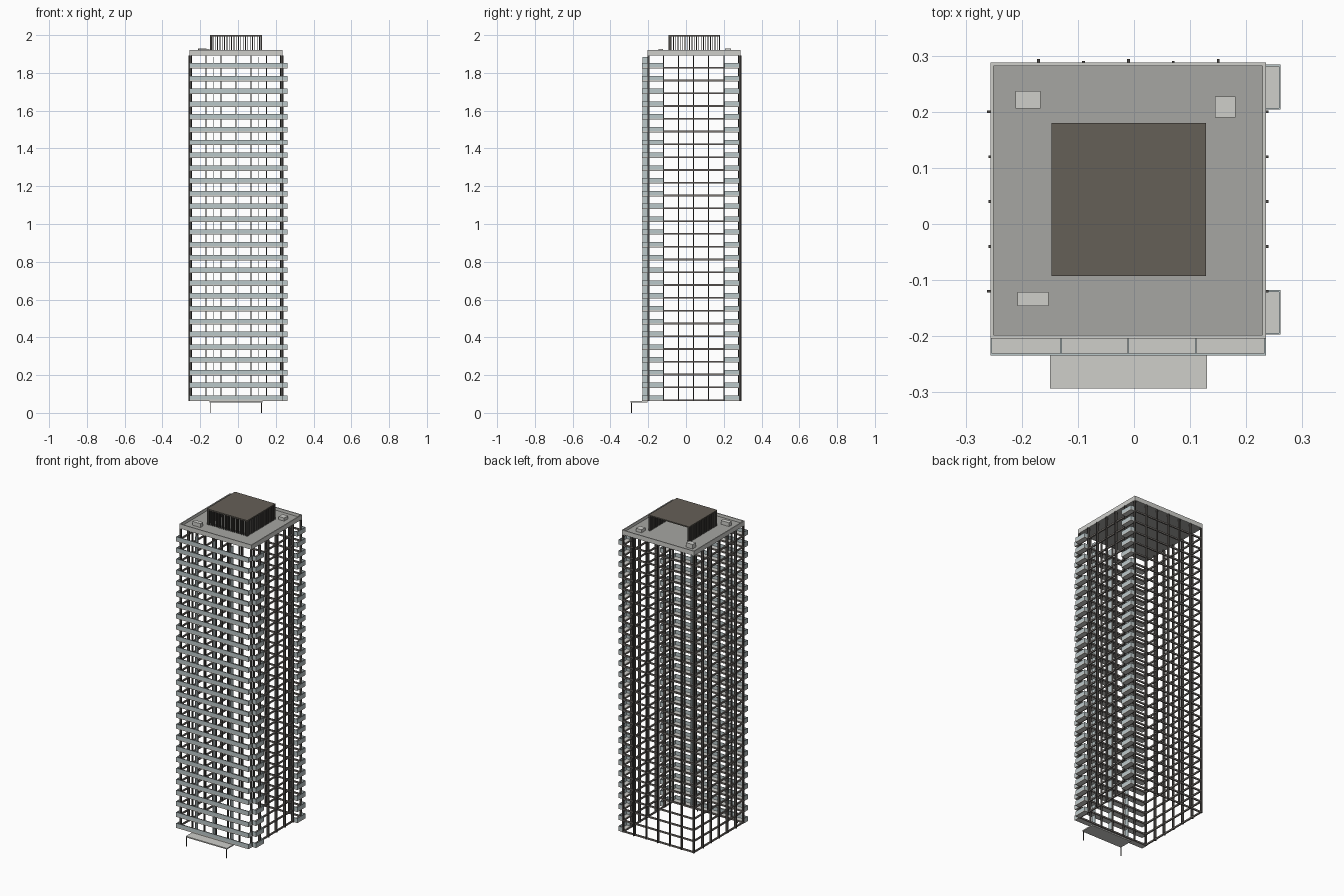
import bpy, bmesh

if "Cube" in bpy.data.objects:
    bpy.data.objects.remove(bpy.data.objects["Cube"])

def mat(name, r, g, b):
    m = bpy.data.materials.new(name)
    m.diffuse_color = (r, g, b, 1)
    m.use_nodes = True
    m.node_tree.nodes["Principled BSDF"].inputs["Base Color"].default_value = m.diffuse_color
    return m

CONCRETE = mat("concrete", .62, .62, .59)
DECK = mat("deck_grey", .38, .38, .36)
DARK = mat("dark_metal", .07, .065, .06)
BAND = mat("band_brown", .2, .18, .165)
PANEL = mat("balcony_panel", .50, .58, .59)
BROWN = mat("plant_brown", .13, .115, .095)

def boxes(name, items, material):
    """One object from many (x0, x1, y0, y1, z0, z1) boxes."""
    bm = bmesh.new()
    for x0, x1, y0, y1, z0, z1 in items:
        vs = bmesh.ops.create_cube(bm, size=1)["verts"]
        for v in vs:
            v.co.x = x1 if v.co.x > 0 else x0
            v.co.y = y1 if v.co.y > 0 else y0
            v.co.z = z1 if v.co.z > 0 else z0
    me = bpy.data.meshes.new(name)
    bm.to_mesh(me)
    bm.free()
    me.materials.append(material)
    ob = bpy.data.objects.new(name, me)
    bpy.context.collection.objects.link(ob)
    return ob

def ring(x0, x1, y0, y1, z0, z1, t):
    return [(x0, x1, y0, y0 + t, z0, z1), (x0, x1, y1 - t, y1, z0, z1),
            (x0, x0 + t, y0 + t, y1 - t, z0, z1), (x1 - t, x1, y0 + t, y1 - t, z0, z1)]

X0, X1, Y0, Y1 = -.256, .235, -.204, .2875      # tower footprint
BASE, TOP, STEP, FLOORS = .063, 1.892, .0677, 27
levels = [BASE + i * STEP for i in range(FLOORS)]

# Floor edge bands around the hollow tower
bands = []
for z in levels:
    bands += ring(X0 + .002, X1 - .002, Y0 + .002, Y1 - .002, z, z + .009, .008)
boxes("floor_bands", bands, BAND)

# Vertical fins and corner posts
fins = []
w = .0025
for i, x in enumerate((-.17, -.09, -.01, .07, .15)):
    out = Y1 + (.007 if i % 2 == 0 else .003)
    fins.append((x - w, x + w, Y1 - .012, out, BASE, TOP))
    fins.append((x - w, x + w, Y0, Y0 + .012, BASE, TOP))
for y in (-.12, -.04, .04, .12, .2):
    far = abs(y - .04) > .1
    fins.append((X0 - (.006 if far else .003), X0 + .012, y - w, y + w, BASE, TOP))
    fins.append((X1 - .012, X1 + .005, y - w, y + w, BASE, TOP))
for x in (X0, X1 - .01):
    for y in (Y0, Y1 - .01):
        fins.append((x, x + .01, y, y + .01, BASE, TOP))
boxes("facade_fins", fins, DARK)

# Balconies: slabs with solid railings
slabs, rails = [], []
F, R, H, T = -.234, .261, .029, .003
for z in levels:
    slabs.append((X0, X1, F, Y0 + .002, z, z + .007))
    rails += [(X0, X1, F, F + T, z + .007, z + H),
              (X0, X0 + T, F + T, Y0, z + .007, z + H),
              (X1 - T, X1, F + T, Y0, z + .007, z + H)]
    for a, b in ((-.197, -.118), (.204, .284)):
        slabs.append((X1 - .002, R, a, b, z, z + .007))
        rails += [(R - T, R, a, b, z + .007, z + H),
                  (X1, R - T, a, a + T, z + .007, z + H),
                  (X1, R - T, b - T, b, z + .007, z + H)]
boxes("balcony_slabs", slabs, CONCRETE)
boxes("balcony_railings", rails, PANEL)

# Partitions between front balconies
boxes("balcony_partitions",
      [(x - .0015, x + .0015, F + .003, Y0, BASE, 1.885) for x in (-.13, -.01, .11)], PANEL)

# Roof deck, parapet and small rooftop units
boxes("roof_deck", [(X0 + .004, X1 - .004, Y0 + .004, Y1 - .004, TOP, 1.903)], DECK)
boxes("parapet", ring(X0, X1, Y0, Y1, TOP, 1.92, .006), CONCRETE)
boxes("rooftop_units", [(-.211, -.167, .206, .237, 1.903, 1.93),
                        (.144, .181, .19, .227, 1.903, 1.922),
                        (-.208, -.152, -.146, -.121, 1.903, 1.926)], CONCRETE)

# Plant room: flat roof over louvre slats, open at the back
PX0, PX1, PY0, PY1 = -.147, .128, -.093, .18
boxes("plant_room_roof", [(PX0, PX1, PY0, PY1, 1.993, 2.0)], BROWN)
slats = []
N = 22
for i in range(N + 1):
    x = PX0 + .002 + (PX1 - PX0 - .004) * i / N
    y = PY0 + .002 + (PY1 - PY0 - .004) * i / N
    slats.append((x - .002, x + .002, PY0, PY0 + .010, 1.903, 1.993))
    slats.append((PX0, PX0 + .010, y - .002, y + .002, 1.903, 1.993))
    slats.append((PX1 - .010, PX1, y - .002, y + .002, 1.903, 1.993))
boxes("plant_room_slats", slats, DARK)

# Entrance canopy on two thin posts
boxes("entrance_canopy", [(-.15, .13, -.293, -.204, .056, .063)], CONCRETE)
boxes("canopy_posts", [(x - .002, x + .002, -.291, -.287, 0, .056) for x in (-.147, .125)], DARK)
